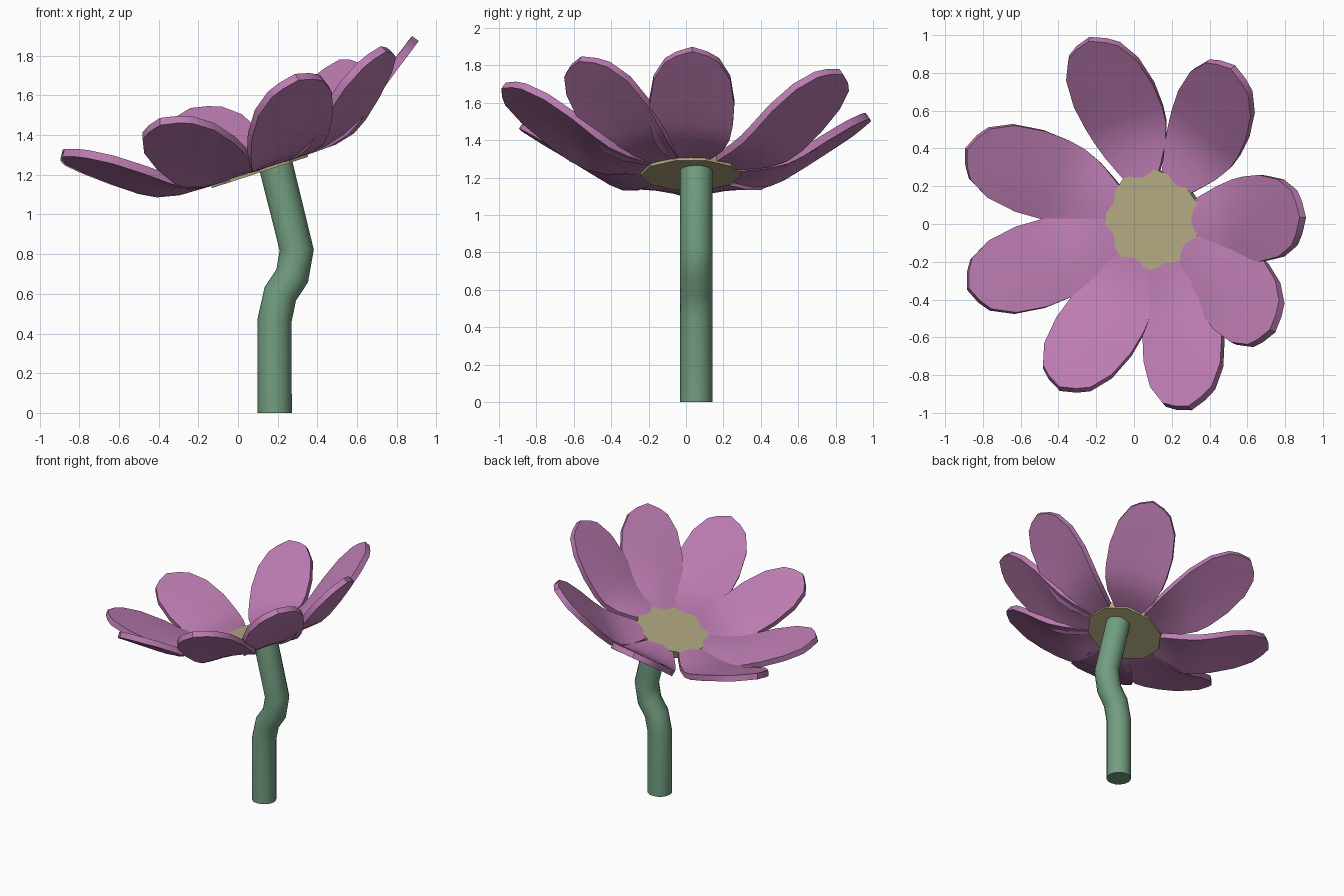
import bpy, bmesh
from math import radians, sin, cos, pi
from mathutils import Matrix, Vector

if "Cube" in bpy.data.objects:
    bpy.data.objects.remove(bpy.data.objects["Cube"])


def material(name, rgb):
    m = bpy.data.materials.new(name)
    m.diffuse_color = (*rgb, 1)
    m.use_nodes = True
    m.node_tree.nodes["Principled BSDF"].inputs["Base Color"].default_value = m.diffuse_color
    return m


def finish(name, bm, mat, angle):
    bmesh.ops.recalc_face_normals(bm, faces=bm.faces)
    me = bpy.data.meshes.new(name)
    bm.to_mesh(me)
    bm.free()
    ob = bpy.data.objects.new(name, me)
    bpy.context.collection.objects.link(ob)
    me.materials.append(mat)
    bpy.ops.object.select_all(action='DESELECT')
    ob.select_set(True)
    bpy.context.view_layer.objects.active = ob
    bpy.ops.object.shade_smooth_by_angle(angle=radians(angle))
    return ob


pink = material("petal_pink", (0.50, 0.20, 0.44))
tan = material("center_tan", (0.45, 0.40, 0.22))
green = material("stem_green", (0.17, 0.34, 0.22))

# Flower head frame, leaning towards -x
head = Matrix.Translation((0.10, 0.025, 1.245)) @ Matrix.Rotation(radians(-18), 4, 'Y')

# Stem: rings swept along a bent path
path = [(0.185, 0), (0.185, 0.47), (0.213, 0.60), (0.273, 0.69),
        (0.296, 0.82), (0.185, 1.27)]
pts = [Vector((x, 0.055, z)) for x, z in path]
bm = bmesh.new()
rings = []
N = 16
for i, p in enumerate(pts):
    a = (p - pts[i - 1]).normalized() if i else Vector((0, 0, 1))
    b = (pts[i + 1] - p).normalized() if i < len(pts) - 1 else a
    t = (a + b).normalized()
    side = Vector((0, 1, 0)).cross(t)
    rings.append([bm.verts.new(p + 0.086 * (cos(2 * pi * k / N) * side
                 + sin(2 * pi * k / N) * Vector((0, 1, 0)))) for k in range(N)])
for r0, r1 in zip(rings, rings[1:]):
    for k in range(N):
        bm.faces.new((r0[k], r0[(k + 1) % N], r1[(k + 1) % N], r1[k]))
bm.faces.new(rings[0])
bm.faces.new(rings[-1])
finish("stem", bm, green, 40)

# Flower centre: thin faceted disc, its underside just below the petal bases
bm = bmesh.new()
bmesh.ops.create_cone(bm, cap_ends=True, segments=10, radius1=0.268, radius2=0.268,
                      depth=0.056, matrix=head @ Matrix.Translation((0, 0, -0.007)))
finish("flower_center", bm, tan, 20)

# Petals: (distance, half width, height, droop of the edges)
profile = [(0.10, 0.03, -0.008, 0), (0.20, 0.075, -0.002, 0.002), (0.28, 0.12, 0.004, 0.006),
           (0.38, 0.17, 0.015, 0.014), (0.48, 0.205, 0.045, 0.02), (0.56, 0.22, 0.087, 0.018),
           (0.68, 0.228, 0.165, 0.01), (0.82, 0.205, 0.255, 0), (0.92, 0.145, 0.322, 0),
           (0.955, 0.085, 0.347, 0)]
# (direction, length scale)
petals = [(0.5, 0.97), (55, 1), (104, 1), (158, 1.01), (202, 1.0),
          (246, 1), (288, 1.07), (323, 1)]
for n, (ang, length) in enumerate(petals):
    bm = bmesh.new()
    rows = []
    for r, w, h, droop in profile:
        row = []
        for s in (-1, -0.5, 0, 0.5, 1):
            tip = 0.028 * (1 - abs(s)) if r == profile[-1][0] else 0
            row.append(bm.verts.new(((r + tip) * length, w * s,
                                     h + tip * 0.65 - droop * s * s)))
        rows.append(row)
    for a, b in zip(rows, rows[1:]):
        for j in range(4):
            bm.faces.new((a[j], b[j], b[j + 1], a[j + 1]))
    bm.transform(head @ Matrix.Rotation(radians(ang), 4, 'Z'))
    ob = finish(f"petal_{n + 1}", bm, pink, 30)
    sol = ob.modifiers.new("thickness", 'SOLIDIFY')
    sol.thickness = 0.042
    sol.offset = 0
    bpy.ops.object.modifier_move_to_index(modifier=sol.name, index=0)
    bpy.ops.object.modifier_apply(modifier=sol.name)
    bpy.ops.object.shade_smooth_by_angle(angle=radians(30))
